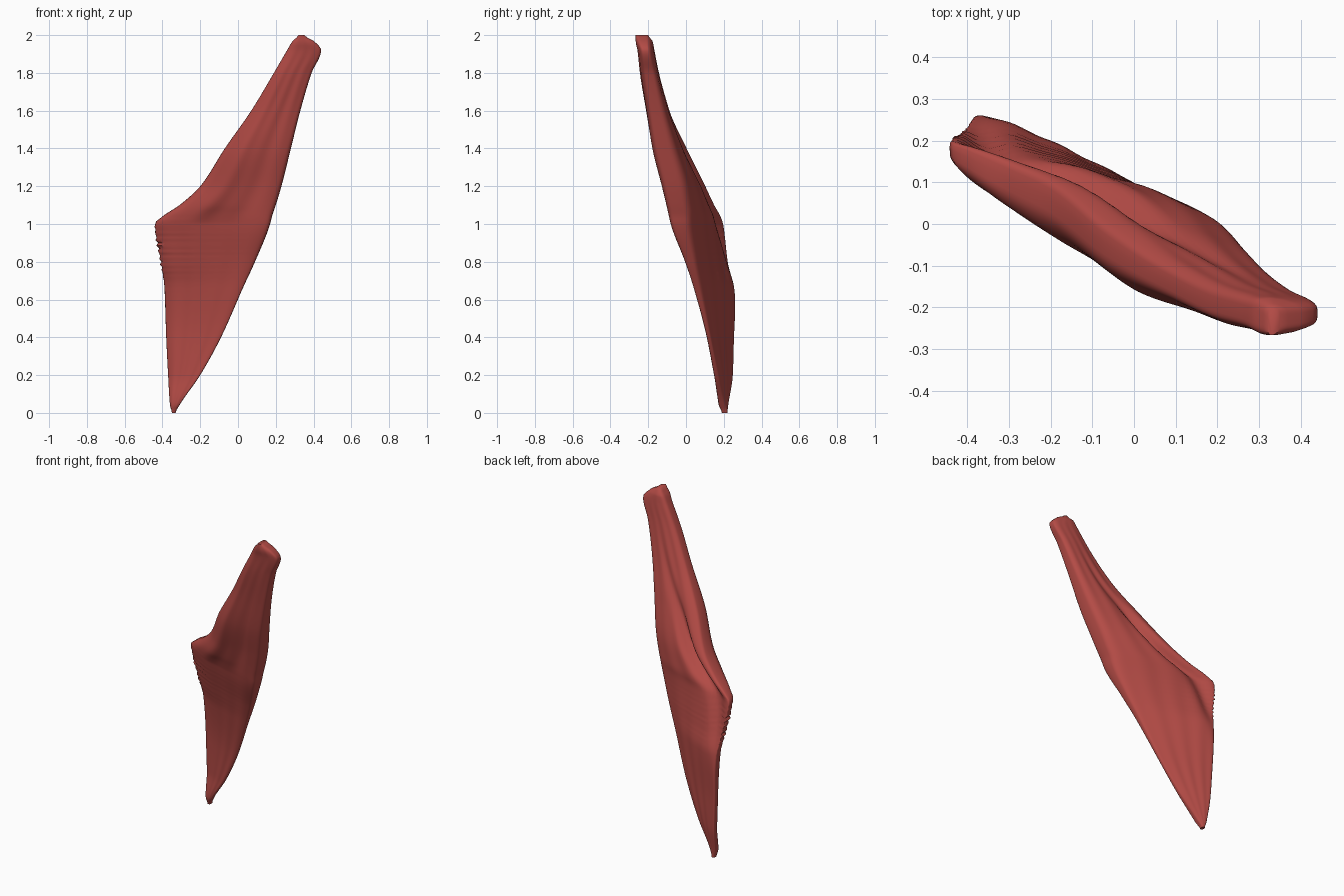
import bpy
import bmesh
from math import sin, cos, pi, exp

cube = bpy.data.objects.get("Cube")
if cube:
    bpy.data.objects.remove(cube, do_unlink=True)

# Sections in hundredths: height, left x, right x,
# front and back y of the left margin, front and back y of the right margin
SECTIONS = [
    (0, -35, -33, 19, 22, 19, 22),
    (4, -36, -31, 18, 23, 17, 21),
    (20, -37, -20, 20, 26, 14, 18),
    (40, -38, -9, 20, 27, 10, 14),
    (67, -39, 3, 18, 29, 2, 9),
    (80, -41, 9, 16, 26, -3, 7),
    (100, -44, 17, 14, 22, -12, 5),
    (104, -40, 18, 11, 21, -13, 5),
    (110, -31, 20, 5, 18, -14, 4),
    (120, -20, 23, -1, 13, -16, 2),
    (140, -7, 28, -11, 2, -20, -4),
    (160, 7, 33, -18, -8, -22, -10),
    (180, 19, 39, -24, -14, -24, -15),
    (192, 26, 44, -26, -16, -25, -18),
    (197, 29, 40, -27, -17, -26, -19),
    (200, 32, 35, -27, -20, -26, -20),
]
ROWS = [[v / 100 for v in row] for row in SECTIONS]
LEVELS = 140
AROUND = 72


def slope(i, k):
    """Tangent of column k that never overshoots."""
    if i in (0, len(ROWS) - 1):
        return 0
    a, b, c = ROWS[i - 1], ROWS[i], ROWS[i + 1]
    before = (b[k] - a[k]) / (b[0] - a[0])
    after = (c[k] - b[k]) / (c[0] - b[0])
    if before * after <= 0:
        return 0
    return 2 * before * after / (before + after)


def section_at(z):
    """Smoothly interpolated section at height z."""
    i = 0
    while i < len(ROWS) - 2 and z > ROWS[i + 1][0]:
        i += 1
    lo, hi = ROWS[i], ROWS[i + 1]
    h = hi[0] - lo[0]
    t = (z - lo[0]) / h
    ease = t * t * (3 - 2 * t)
    return [
        lo[k] + (hi[k] - lo[k]) * ease
        + h * t * (1 - t) * ((1 - t) * slope(i, k) - t * slope(i + 1, k))
        for k in range(1, len(lo))
    ]


def bump(value, centre, width):
    return exp(-((value - centre) / width) ** 2)


def ring_at(z):
    """Rounded flat section with a full front and a groove on the back."""
    left, right, front_l, back_l, front_r, back_r = section_at(z)
    # Ragged fibre ends along the attached margin
    left += 0.008 * sin(z * 190) * bump(z, 0.86, 0.12)
    points = []
    for n in range(AROUND):
        angle = 2 * pi * n / AROUND
        u = (1 - cos(angle)) / 2
        front = front_l + (front_r - front_l) * u
        back = back_l + (back_r - back_l) * u
        side = sin(angle)
        half = (back - front) / 2
        rounding = abs(side) ** 0.45
        y = (front + back) / 2 + half * rounding * (-1 if side > 0 else 1)
        y += 0.002 * sin(u * 24 + z * 3) * rounding * min(1, z * 3, (2 - z) * 3)
        if side > 0:
            # Full front of the upper belly
            y -= 0.05 * bump(z, 1.2, 0.4) * bump(u, 0.25, 0.3) * rounding
        else:
            # Cleft between the upper and lower bellies
            path = 0.05 + (z - 0.78) * 0.55
            depth = half * bump(z, 1.05, 0.38)
            y -= depth * bump(u, path, 0.1) * rounding
        points.append((left + (right - left) * u, y, z))
    return points


# Muscle belly: lofted rings closed at both tendon ends
bm = bmesh.new()
rings = [[bm.verts.new(p) for p in ring_at(2 * i / LEVELS)] for i in range(LEVELS + 1)]
for low, high in zip(rings, rings[1:]):
    for n in range(AROUND):
        m = (n + 1) % AROUND
        bm.faces.new((low[n], low[m], high[m], high[n]))
bm.faces.new(list(reversed(rings[0])))
bm.faces.new(rings[-1])
bmesh.ops.recalc_face_normals(bm, faces=bm.faces)
mesh = bpy.data.meshes.new("muscle_belly")
bm.to_mesh(mesh)
bm.free()
muscle = bpy.data.objects.new("muscle_belly", mesh)
bpy.context.collection.objects.link(muscle)

# Muscle red
red = bpy.data.materials.new("muscle_red")
red.use_nodes = True
colour = (0.45, 0.07, 0.06, 1)
red.diffuse_color = colour
red.node_tree.nodes["Principled BSDF"].inputs["Base Color"].default_value = colour
mesh.materials.append(red)

bpy.context.view_layer.objects.active = muscle
muscle.select_set(True)
bpy.ops.object.shade_smooth_by_angle(angle=pi / 3)
